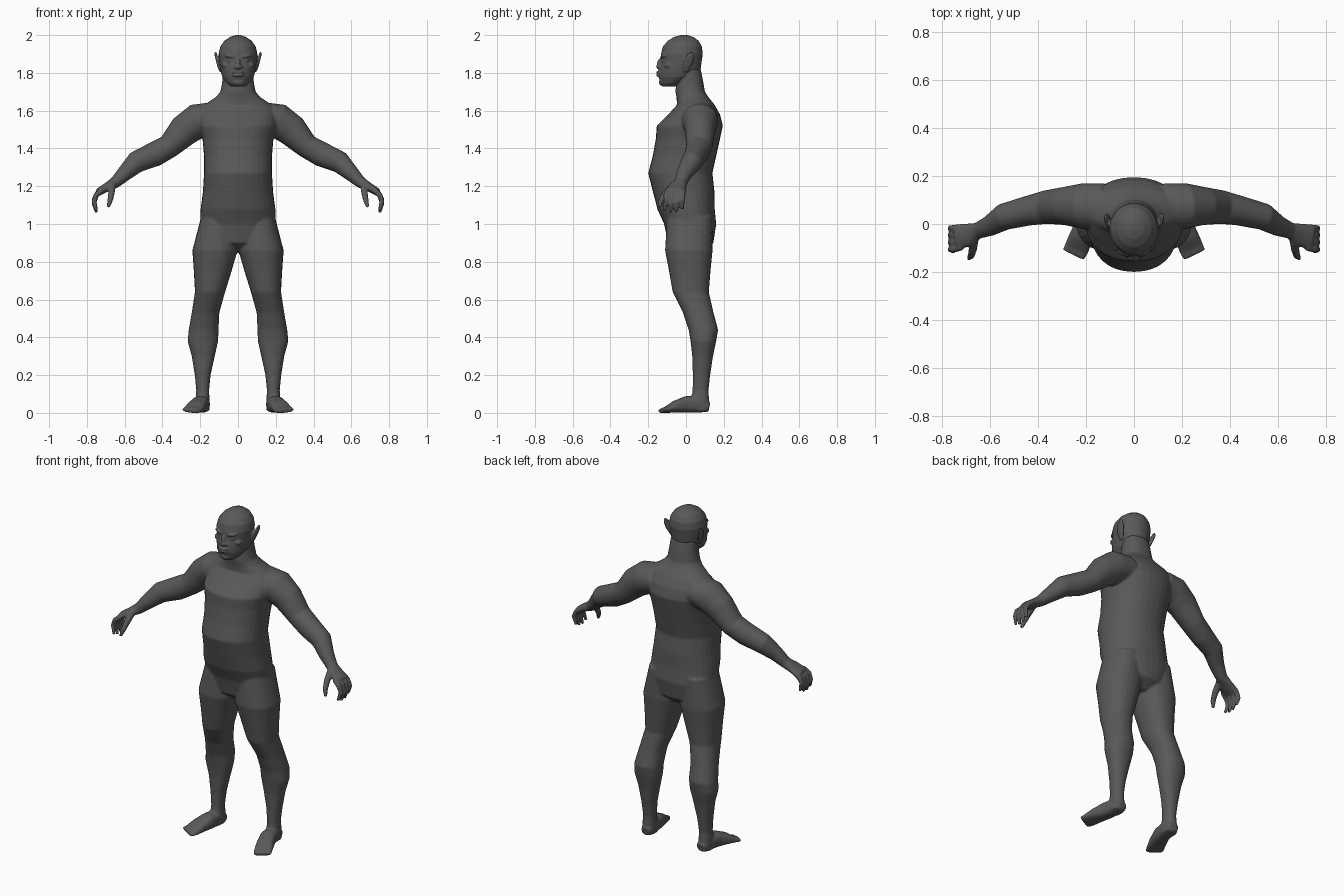
import bpy, bmesh, math
from mathutils import Vector, Matrix

X, Y = Vector((1, 0, 0)), Vector((0, 1, 0))


def loft(bm, secs, ref=None, n=24, power=2.0):
    """Closed tube through (x, y, z, ra, rb); horizontal rings unless ref is given."""
    pts = [Vector(s[:3]) for s in secs]
    rings, faces = [], []
    for i, s in enumerate(secs):
        a, b = X, Y
        if ref:
            t = (pts[min(i + 1, len(pts) - 1)] - pts[max(i - 1, 0)]).normalized()
            a = (ref - t * ref.dot(t)).normalized()
            b = t.cross(a)
        ring = []
        for k in range(n):
            c, d = math.cos(math.tau * k / n), math.sin(math.tau * k / n)
            c = math.copysign(abs(c) ** (2 / power), c)
            d = math.copysign(abs(d) ** (2 / power), d)
            ring.append(bm.verts.new(pts[i] + a * s[3] * c + b * s[4] * d))
        rings.append(ring)
    for r, q in zip(rings, rings[1:]):
        for k in range(n):
            m = (k + 1) % n
            faces.append(bm.faces.new((r[k], r[m], q[m], q[k])))
    faces += [bm.faces.new(rings[0]), bm.faces.new(rings[-1])]
    bmesh.ops.recalc_face_normals(bm, faces=faces)


def blob(bm, loc, size, rot=(0, 0, 0)):
    m = Matrix.Translation(loc)
    for ang, ax in zip(rot, 'XYZ'):
        m = m @ Matrix.Rotation(ang, 4, ax)
    bmesh.ops.create_uvsphere(bm, u_segments=20, v_segments=12, radius=1,
                              matrix=m @ Matrix.Diagonal((*size, 1)))


def side(secs, s):
    return [(p[0] * s, *p[1:]) for p in secs]


skin = bpy.data.materials.new("dark_grey")
skin.diffuse_color = (0.1, 0.1, 0.1, 1)


def finish(bm, name, voxel, smooth):
    """Fuse the overlapping parts into one smooth skin."""
    me = bpy.data.meshes.new(name)
    bm.to_mesh(me)
    bm.free()
    me.materials.append(skin)
    ob = bpy.data.objects.new(name, me)
    bpy.context.collection.objects.link(ob)
    r = ob.modifiers.new("fuse", 'REMESH')
    r.mode, r.voxel_size, r.use_smooth_shade = 'VOXEL', voxel, True
    m = ob.modifiers.new("soften", 'SMOOTH')
    m.factor, m.iterations = 0.5, smooth


body = bmesh.new()

# Torso and neck: z, y centre, half width, half depth
torso = [(.85, .03, .05, .06), (.90, .025, .16, .12), (1.0, .022, .2, .138),
         (1.08, .0, .198, .152), (1.17, -.012, .186, .163), (1.27, -.03, .18, .17),
         (1.36, -.008, .18, .168), (1.45, .01, .188, .17), (1.52, .02, .205, .175),
         (1.58, .043, .205, .137), (1.63, .052, .18, .1), (1.67, .035, .12, .085),
         (1.70, .022, .093, .078), (1.75, .02, .084, .072), (1.82, .01, .078, .068)]
loft(body, [(0, y, z, a, b) for z, y, a, b in torso], n=32, power=2.2)

leg = [(.105, .02, 1.04, .09, .12), (.122, .015, .86, .12, .126), (.134, .02, .75, .1, .11),
       (.148, .025, .64, .08, .096), (.172, .065, .53, .073, .081), (.182, .092, .44, .079, .078),
       (.186, .092, .38, .081, .068), (.184, .088, .30, .061, .055), (.187, .082, .2, .042, .046),
       (.187, .077, .12, .034, .042), (.188, .075, .06, .038, .048), (.188, .075, .01, .038, .048)]
foot = [(.184, .122, .03, .03, .025), (.188, .07, .045, .04, .044), (.2, .0, .045, .045, .044),
        (.222, -.06, .032, .05, .031), (.238, -.1, .018, .052, .017), (.252, -.128, .012, .05, .012)]
arm = [(.13, .07, 1.56, .1, .085), (.215, .075, 1.545, .095, .093), (.285, .075, 1.495, .08, .085),
       (.365, .07, 1.412, .07, .064), (.44, .055, 1.37, .062, .066), (.54, .03, 1.327, .056, .058),
       (.60, -.008, 1.268, .043, .042), (.65, -.028, 1.22, .034, .031),
       (.69, -.045, 1.197, .048, .024), (.74, -.055, 1.168, .055, .02)]
thumb = [(.665, -.065, 1.205, .02, .02), (.67, -.105, 1.165, .018, .018),
         (.677, -.132, 1.125, .015, .015), (.688, -.143, 1.088, .009, .009)]

for s in (1, -1):
    loft(body, side(leg, s), power=2.2)
    loft(body, side(foot, s), ref=X, power=2.6)
    loft(body, side(arm, s), ref=Y)
    loft(body, side(thumb, s), ref=X, n=12)
    # Four curled fingers: knuckle y, tip y, drop
    for y, tip, drop in ((-.016, -.02, .018), (-.042, -.052, .003), (-.07, -.083, 0), (-.096, -.115, .01)):
        mid = (y + tip) / 2
        finger = [(.715, y, 1.182, .015, .015), (.75, mid, 1.155, .015, .015),
                  (.763, mid, 1.11 + drop, .0135, .0135), (.75, tip, 1.06 + drop, .009, .009)]
        loft(body, side(finger, s), ref=Y, n=12)
finish(body, "body", .006, 6)

# Head: z, y centre, half width, half depth
head = bmesh.new()
skull = [(1.728, -.09, .038, .035), (1.745, -.075, .06, .062), (1.78, -.045, .084, .1),
         (1.82, -.032, .094, .11), (1.86, -.025, .099, .108), (1.90, -.022, .103, .111),
         (1.94, -.019, .094, .103), (1.97, -.015, .072, .082), (1.99, -.012, .043, .052),
         (2.0, -.01, .016, .02)]
loft(head, [(0, y, z, a, b) for z, y, a, b in skull], n=32)
# Nose, muzzle, lips and chin
blob(head, (0, -.138, 1.85), (.013, .016, .032), (-.25, 0, 0))
blob(head, (0, -.14, 1.832), (.022, .018, .014))
blob(head, (0, -.115, 1.795), (.048, .034, .036))
blob(head, (0, -.145, 1.803), (.032, .013, .007))
blob(head, (0, -.144, 1.787), (.03, .014, .008))
blob(head, (0, -.12, 1.75), (.035, .024, .02))
for s in (1, -1):
    # Brows, eyes, cheekbones, nostrils
    blob(head, (s * .04, -.118, 1.888), (.034, .016, .01), (0, s * -.15, s * .3))
    blob(head, (s * .04, -.116, 1.866), (.017, .012, .01))
    blob(head, (s * .062, -.09, 1.84), (.026, .026, .018))
    blob(head, (s * .017, -.134, 1.83), (.011, .013, .01))
    # Pointed ears flaring outward and back
    ear = [(.09, .0, 1.805, .008, .01), (.1, .005, 1.835, .01, .022), (.108, .013, 1.865, .009, .03),
           (.116, .022, 1.89, .008, .024), (.119, .03, 1.91, .006, .008)]
    loft(head, side(ear, s), n=12)
    blob(head, (s * .1, .0, 1.86), (.014, .016, .03))
finish(head, "head", .004, 5)
